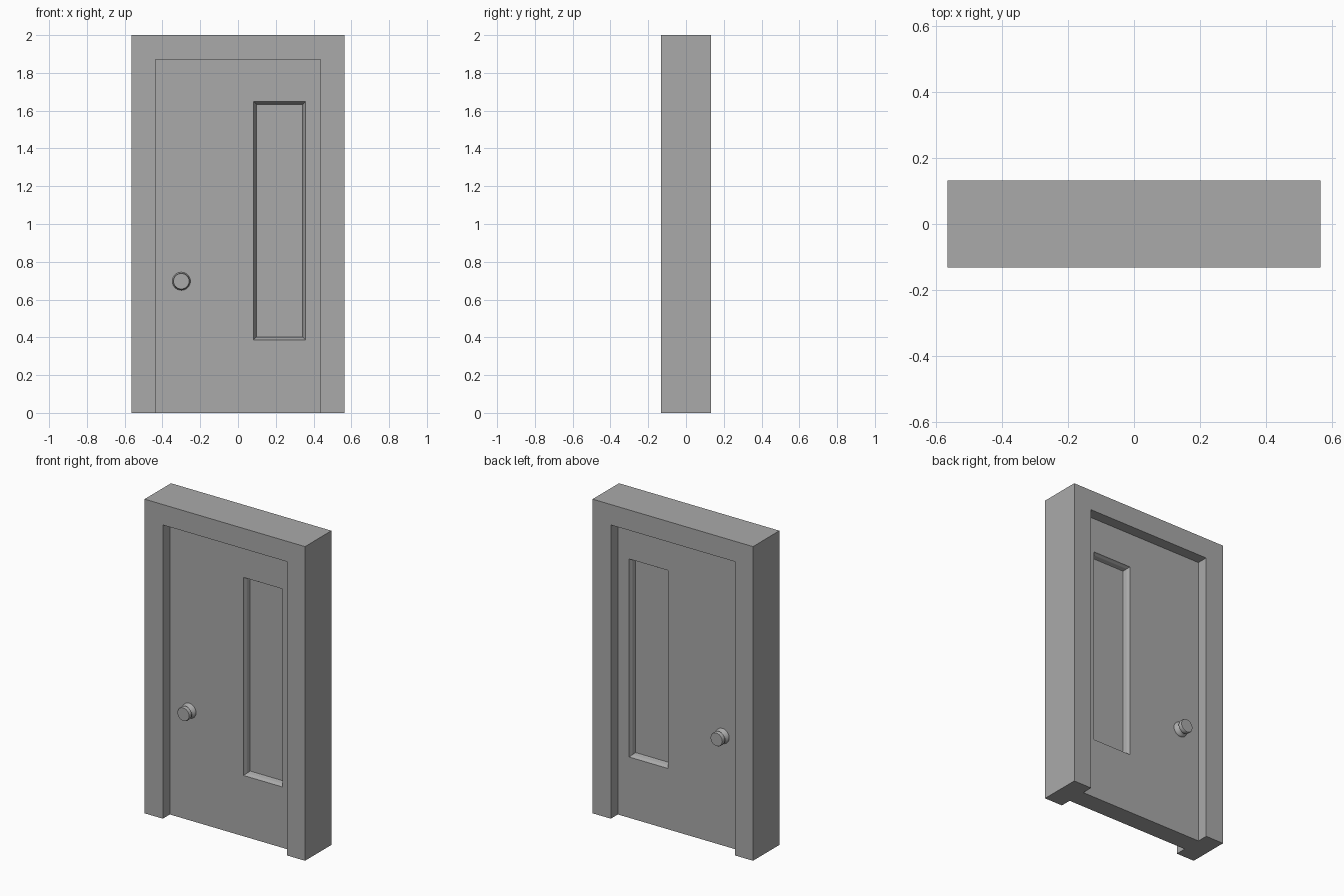
import bpy
import bmesh
import math
from mathutils import Matrix

cube = bpy.data.objects.get("Cube")
if cube:
    bpy.data.objects.remove(cube, do_unlink=True)

HALF_W, HALF_D, HEIGHT = 0.565, 0.1325, 2.0
OPEN_W, OPEN_TOP = 0.437, 1.87
DOOR_D = 0.062

GREY = (0.4, 0.4, 0.4, 1)
grey = bpy.data.materials.new("plain grey")
grey.use_nodes = True
grey.diffuse_color = GREY
grey.node_tree.nodes["Principled BSDF"].inputs["Base Color"].default_value = GREY


def finish(name, bm, angle=30):
    """Turn a bmesh into a shaded, coloured object."""
    bmesh.ops.recalc_face_normals(bm, faces=bm.faces)
    mesh = bpy.data.meshes.new(name)
    bm.to_mesh(mesh)
    bm.free()
    mesh.materials.append(grey)
    obj = bpy.data.objects.new(name, mesh)
    bpy.context.collection.objects.link(obj)
    bpy.ops.object.select_all(action='DESELECT')
    obj.select_set(True)
    bpy.context.view_layer.objects.active = obj
    bpy.ops.object.shade_smooth_by_angle(angle=math.radians(angle))
    return obj


def bridge(bm, a, b):
    """Join two vertex loops of equal length with quads."""
    n = len(a)
    for i in range(n):
        j = (i + 1) % n
        bm.faces.new((a[i], a[j], b[j], b[i]))


# Door frame: an arch-shaped outline given depth
bm = bmesh.new()
outline = [(-HALF_W, 0), (-HALF_W, HEIGHT), (HALF_W, HEIGHT), (HALF_W, 0),
           (OPEN_W, 0), (OPEN_W, OPEN_TOP), (-OPEN_W, OPEN_TOP), (-OPEN_W, 0)]
front, back = ([bm.verts.new((x, y, z)) for x, z in outline]
               for y in (-HALF_D, HALF_D))
bm.faces.new(front)
bm.faces.new(back)
bridge(bm, front, back)
finish("door_frame", bm)

# Door leaf: nested rectangles step into the sunken panel on both sides
PANEL = (0.083, 0.357, 0.387, 1.648)
MOULDING = [(0, 0), (0.003, 0.008), (0.008, 0.014), (0.011, 0.024),
            (0.012, 0.034), (0.016, 0.043)]  # inset, depth


def rect(bm, x0, x1, z0, z1, y):
    return [bm.verts.new((x, y, z))
            for x, z in ((x0, z0), (x1, z0), (x1, z1), (x0, z1))]


bm = bmesh.new()
rims = []
for side in (-1, 1):
    loop = rect(bm, -OPEN_W, OPEN_W, 0, OPEN_TOP, side * DOOR_D)
    rims.append(loop)
    x0, x1, z0, z1 = PANEL
    for inset, depth in MOULDING:
        inner = rect(bm, x0 + inset, x1 - inset, z0 + inset, z1 - inset,
                     side * (DOOR_D - depth))
        bridge(bm, loop, inner)
        loop = inner
    bm.faces.new(loop)
bridge(bm, *rims)
finish("door_leaf", bm, 40)

# Knobs: a turned profile with a flared rose and a flat-ended grip
PROFILE = [(0.048, 0), (0.047, 0.006), (0.041, 0.012), (0.032, 0.018),
           (0.030, 0.026), (0.036, 0.031), (0.043, 0.036), (0.044, 0.055),
           (0.041, 0.060)]  # radius, distance from the door
SIDES = 32
for side, name in ((-1, "front_knob"), (1, "back_knob")):
    bm = bmesh.new()
    previous = None
    for radius, out in PROFILE:
        ring = bmesh.ops.create_circle(
            bm, segments=SIDES, radius=radius,
            matrix=Matrix.Translation((-0.3, side * (DOOR_D + out), 0.697))
            @ Matrix.Rotation(math.pi / 2, 4, 'X'))["verts"]
        if previous:
            bridge(bm, previous, ring)
        previous = ring
    bm.faces.new(previous)
    finish(name, bm, 50)
